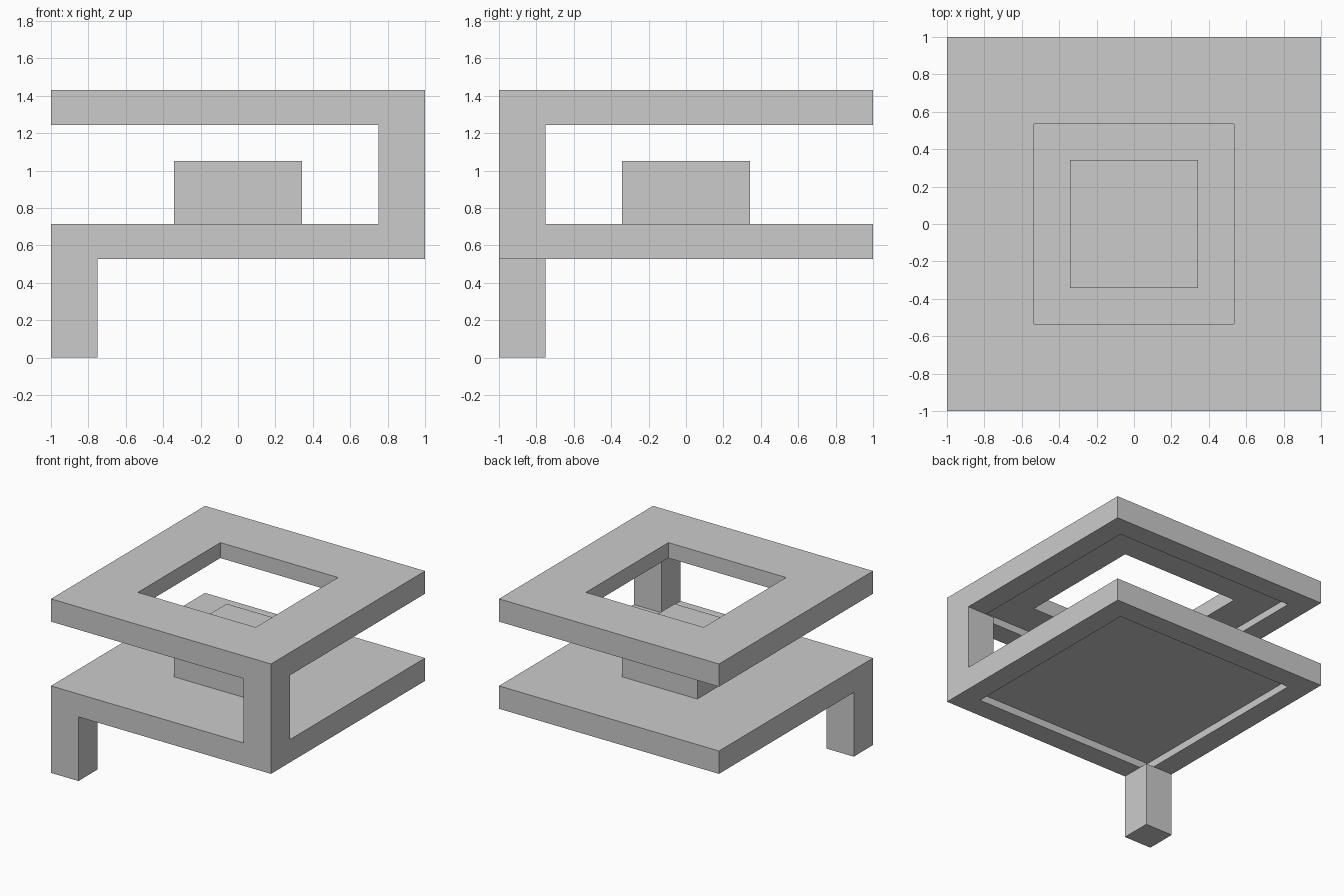
import bpy, bmesh
from mathutils import Matrix, Vector

if "Cube" in bpy.data.objects:
    bpy.data.objects.remove(bpy.data.objects["Cube"])

LEG = 0.25       # leg width, also the rim width of the slab recess
RECESS = 0.06    # depth of the recess under each slab
HOLE = 0.343     # half width of the opening and of the centre block


def box_bm(lo, hi):
    lo, hi = Vector(lo), Vector(hi)
    bm = bmesh.new()
    m = Matrix.Translation((lo + hi) / 2) @ Matrix.Diagonal((*(hi - lo), 1))
    bmesh.ops.create_cube(bm, size=1, matrix=m)
    return bm


def finish(name, bm):
    bmesh.ops.recalc_face_normals(bm, faces=bm.faces)
    mesh = bpy.data.meshes.new(name)
    bm.to_mesh(mesh)
    bm.free()
    bpy.context.collection.objects.link(bpy.data.objects.new(name, mesh))


def box(name, lo, hi):
    finish(name, box_bm(lo, hi))


def slab(name, z0, z1, hole=False):
    bm = box_bm((-1, -1, z0), (1, 1, z1))
    bm.normal_update()
    under = min(bm.faces, key=lambda f: f.normal.z)
    top = max(bm.faces, key=lambda f: f.normal.z)
    # rim on the underside, then walls of a shallow recess
    bmesh.ops.inset_region(bm, faces=[under], thickness=LEG)
    ext = bmesh.ops.extrude_face_region(bm, geom=[under])["geom"]
    bmesh.ops.translate(bm, vec=(0, 0, RECESS),
                        verts=[v for v in ext if isinstance(v, bmesh.types.BMVert)])
    floor = next(f for f in ext if isinstance(f, bmesh.types.BMFace))
    if under.is_valid:
        bmesh.ops.delete(bm, geom=[under], context='FACES_ONLY')
    if hole:
        # square opening joined from the top face to the recess face
        bm.normal_update()
        bmesh.ops.inset_region(bm, faces=[top], thickness=1 - HOLE)
        bmesh.ops.inset_region(bm, faces=[floor], thickness=1 - LEG - HOLE)
        edges = list(top.edges) + list(floor.edges)
        bmesh.ops.delete(bm, geom=[top, floor], context='FACES_ONLY')
        bmesh.ops.bridge_loops(bm, edges=edges)
    finish(name, bm)


# Slabs
slab("lower_slab", 0.527, 0.715)
slab("upper_slab", 1.243, 1.43, hole=True)

# Supports at the two front corners
box("lower_leg", (-1, -1, 0), (-1 + LEG, -1 + LEG, 0.527))
box("upper_post", (1 - LEG, -1, 0.715), (1, -1 + LEG, 1.243))

# Block on the lower slab, under the opening
box("centre_block", (-HOLE, -HOLE, 0.715), (HOLE, HOLE, 1.052))
